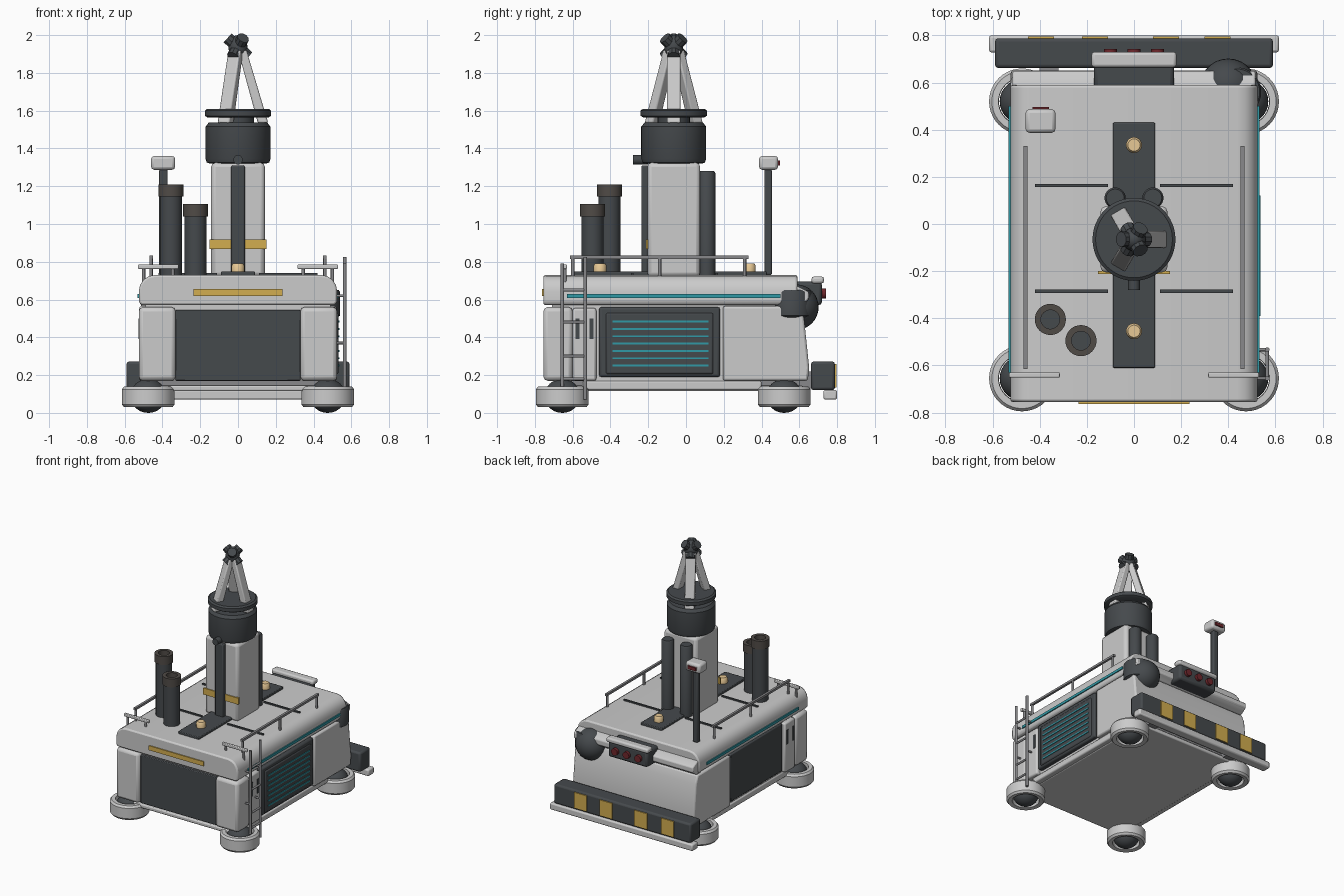
import bpy, bmesh, math
from mathutils import Vector

if "Cube" in bpy.data.objects:
    bpy.data.objects.remove(bpy.data.objects["Cube"])

def mat(name, r, g, b):
    m = bpy.data.materials.new(name)
    m.diffuse_color = (r, g, b, 1)
    m.use_nodes = True
    m.node_tree.nodes["Principled BSDF"].inputs["Base Color"].default_value = m.diffuse_color
    return m

DARK = mat("dark", 0.06, 0.067, 0.073)
TEAL = mat("teal", 0.03, 0.32, 0.38)
YEL = mat("yellow", 0.65, 0.42, 0.08)
AMB = mat("amber", 0.8, 0.58, 0.3)
RED = mat("red", 0.16, 0.02, 0.025)
BROWN = mat("brown", 0.08, 0.07, 0.062)
STEEL = mat("steel", 0.25, 0.25, 0.26)

def finish(bm, name, m=None, bevel=0, seg=2):
    bmesh.ops.recalc_face_normals(bm, faces=bm.faces)
    me = bpy.data.meshes.new(name)
    bm.to_mesh(me)
    bm.free()
    ob = bpy.data.objects.new(name, me)
    bpy.context.collection.objects.link(ob)
    if m:
        me.materials.append(m)
    if bevel:
        b = ob.modifiers.new("bevel", 'BEVEL')
        b.width, b.segments, b.limit_method = bevel, seg, 'ANGLE'
    bpy.ops.object.select_all(action='DESELECT')
    ob.select_set(True)
    bpy.context.view_layer.objects.active = ob
    bpy.ops.object.shade_smooth_by_angle(angle=math.radians(35))
    return ob

def box(name, x, y, z, m=None, bevel=0):
    bm = bmesh.new()
    bmesh.ops.create_cube(bm, size=1)
    for v in bm.verts:
        v.co = [(r[0] + r[1]) / 2 + c * (r[1] - r[0]) for r, c in zip((x, y, z), v.co)]
    return finish(bm, name, m, bevel)

def prism(name, pts, a, b, place, m=None, bevel=0):
    bm = bmesh.new()
    f = bm.faces.new([bm.verts.new(place(p, q, a)) for p, q in pts])
    r = bmesh.ops.extrude_face_region(bm, geom=[f])
    d = Vector(place(0, 0, b)) - Vector(place(0, 0, a))
    for v in r["geom"]:
        if isinstance(v, bmesh.types.BMVert):
            v.co += d
    return finish(bm, name, m, bevel)

def lathe(name, pts, x, y, m=None, n=40, closed=False):
    bm = bmesh.new()
    rings = [[bm.verts.new((x + r * math.cos(2 * math.pi * i / n), y + r * math.sin(2 * math.pi * i / n), z))
              for i in range(n)] for r, z in pts]
    pairs = list(zip(rings, rings[1:])) + ([(rings[-1], rings[0])] if closed else [])
    for a, b in pairs:
        for i in range(n):
            bm.faces.new((a[i], a[(i + 1) % n], b[(i + 1) % n], b[i]))
    if not closed:
        bm.faces.new(rings[0])
        bm.faces.new(rings[-1])
    return finish(bm, name, m)

def rod(name, p, q, r, m=None, n=12):
    p, q = Vector(p), Vector(q)
    ob = lathe(name, [(r, 0), (r, (q - p).length)], 0, 0, m, n)
    ob.location = p
    ob.rotation_euler = (q - p).to_track_quat('Z', 'Y').to_euler()
    return ob

def ball(name, c, s, m=None):
    bm = bmesh.new()
    bmesh.ops.create_uvsphere(bm, u_segments=28, v_segments=16, radius=1)
    for v in bm.verts:
        v.co = [c[i] + v.co[i] * s[i] for i in range(3)]
    return finish(bm, name, m)

# Wheel pods
for sx in (-1, 1):
    for y in (-0.655, 0.52):
        lathe("wheel_ring", [(.098, .035), (.128, .03), (.14, .045), (.14, .125), (.128, .14), (.1, .14)],
              sx * .475, y, None, 40, True)
        ball("wheel_ball", (sx * .475, y, .09), (.095, .095, .09), DARK)

# Chassis and core
box("floor_plate", (-.46, .46), (-.7, .62), (.115, .145), None, .008)
box("chassis_skirt", (-.43, .43), (-.67, .6), (.14, .18), STEEL)
box("body_core", (-.49, .49), (-.71, .56), (.17, .58))
box("front_panel", (-.33, .33), (-.73, -.7), (.17, .545), DARK, .005)
box("hood_gap", (-.48, .48), (-.71, .58), (.555, .58), DARK)

# Corner, side and rear body panels
for s in (-1, 1):
    box("front_corner_panel", sorted((s * .33, s * .525)), (-.755, -.6), (.17, .56), None, .022)
    box("side_front_panel", sorted((s * .4, s * .522)), (-.6, -.475), (.17, .555), None, .012)
    for y in (-.575, -.5):
        box("side_slot", sorted((s * .5, s * .527)), (y - .01, y + .01), (.39, .5), DARK)
    box("side_sill", sorted((s * .44, s * .5)), (-.55, .4), (.12, .17), None, .01)
yz = lambda p, q, a: (a, p, q)
prism("rear_body", [(.195, .17), (.645, .17), (.652, .24), (.625, .5), (.6, .565), (.195, .565)],
      -.523, .523, yz, None, .012)

# Side bays: louvred vent on the right, plain door on the left
box("vent_frame", (.47, .525), (-.46, .18), (.19, .56), DARK, .012)
box("vent_rim", (.5, .532), (-.425, .145), (.205, .53), DARK, .01)
for i in range(7):
    z = .25 + i * .039
    box("vent_louvre", (.525, .537), (-.39, .12), (z - .005, z + .005), TEAL)
box("left_door", (-.51, -.47), (-.46, .18), (.19, .56), DARK, .008)

# Hood
arc = [(.44 + .085 * math.sin(t * math.pi / 8), .645 + .085 * math.cos(t * math.pi / 8)) for t in range(5)]
prof = [(-.51, .57), (.51, .57), (.525, .585)] + arc[::-1] + [(-x, z) for x, z in arc] + [(-.525, .585)]
xz = lambda p, q, a: (p, a, q)
prism("hood", prof, -.755, .59, xz, None, .012)
prism("hood_rear", [(.55, .565), (.6, .565), (.65, .6), (.65, .64), (.59, .67), (.55, .67)], -.515, .515, yz, None, .008)
box("hood_front_stripe", (-.235, .235), (-.763, -.75), (.62, .655), YEL)
for s in (-1, 1):
    box("hood_side_stripe", sorted((s * .515, s * .533)), (-.63, .5), (.609, .629), TEAL)

# Deck fittings
box("deck_strip", (-.09, .09), (-.61, .43), (.725, .748), DARK, .005)
for s in (-1, 1):
    for y in (.163, -.285):
        box("deck_seam", sorted((s * .11, s * .42)), (y - .007, y + .007), (.725, .74), DARK)
for y in (.335, -.455):
    lathe("beacon", [(.034, .745), (.034, .78), (.026, .792)], 0, y, AMB, 24)

# Mast
box("mast", (-.142, .142), (-.205, .075), (.72, 1.325), None, .022)
box("mast_front_rail", (-.036, .036), (-.236, -.2), (.73, 1.31), DARK, .008)
for s in (-1, 1):
    box("mast_band", sorted((s * .036, s * .152)), (-.213, -.2), (.867, .917), YEL)
    lathe("mast_pipe", [(.045, .73), (.045, 1.27), (.038, 1.28)], s * .08, .11, DARK, 28)
rod("mast_lens", (0, -.28, 1.34), (0, -.2, 1.34), .025, DARK, 20)

# Turret and disc
CY = -.065
lathe("turret", [(.15, 1.32), (.165, 1.325), (.172, 1.345), (.172, 1.515), (.155, 1.537)], 0, CY, DARK, 48)
lathe("turret_neck", [(.085, 1.53), (.085, 1.57)], 0, CY, DARK, 32)
lathe("turret_disc", [(.163, 1.565), (.176, 1.573), (.176, 1.6), (.163, 1.61)], 0, CY, DARK, 48)

# Tripod head
for k in range(3):
    a = k * 2 * math.pi / 3
    def place(p, q, w, a=a):
        return (p * math.cos(a) - w * math.sin(a), CY + p * math.sin(a) + w * math.cos(a), q)
    prism("tripod_leg", [(.105, 1.535), (.16, 1.535), (.045, 1.92), (.0, 1.92)], -.036, .036, place, None, .008)
    p = Vector((math.cos(a) * .055, math.sin(a) * .055, -.05))
    c = Vector((0, CY, 1.935))
    rod("head_stub", c + p, c - p, .033, DARK, 10)
ball("head_hub", (0, CY, 1.935), (.05, .05, .065), DARK)

# Exhaust stacks
for x, y, h in ((-.355, -.405, 1.21), (-.225, -.495, 1.105)):
    lathe("exhaust_stack", [(.058, .72), (.058, h - .05)], x, y, DARK, 32)
    lathe("exhaust_cap", [(.04, h - .065), (.066, h - .065), (.066, h), (.04, h)], x, y, BROWN, 32, True)

# Sensor pole
box("sensor_pole", (-.417, -.373), (.415, .455), (.73, 1.29), DARK, .008)
box("sensor_head", (-.46, -.333), (.387, .487), (1.287, 1.36), None, .016)
box("sensor_light", (-.43, -.36), (.48, .497), (1.31, 1.335), RED)

# Deck rails and front handles
for s in (-1, 1):
    x = s * .46
    box("rail_bar", (x - .009, x + .009), (-.615, .33), (.815, .832), STEEL)
    for y in (-.6, -.14, .31):
        rod("rail_post", (x, y, .71), (x, y, .82), .009, STEEL)
    box("front_handle", sorted((s * .315, s * .53)), (-.652, -.63), (.762, .785), None, .005)
    for hx in (.345, .5):
        rod("handle_post", (s * hx, -.641, .67), (s * hx, -.641, .77), .009, STEEL)

# Ladder on the right
rod("ladder_side", (.565, -.655, .14), (.565, -.655, .79), .01, STEEL)
rod("ladder_side", (.565, -.533, .07), (.565, -.533, .825), .01, STEEL)
for z in (.18, .3, .48, .65):
    rod("ladder_rung", (.565, -.655, z), (.565, -.533, z), .008, STEEL)
for z in (.37, .62):
    for y in (-.655, -.533):
        rod("ladder_bracket", (.5, y, z), (.565, y, z), .007, STEEL)

# Corner pod at the rear right
ball("pod_dome", (.4, .585, .56), (.12, .117, .12), DARK)
lathe("pod_drum", [(.09, .505), (.105, .515), (.105, .64), (.098, .65)], .435, .56, DARK, 36)

# Rear lamp box
box("lamp_box", (-.17, .17), (.57, .72), (.57, .695), DARK, .018)
box("lamp_cover", (-.18, .18), (.665, .73), (.685, .722), None, .012)
for x in (-.1, 0, .1):
    rod("rear_lamp", (x, .7, .632), (x, .742, .632), .027, RED, 20)

# Rear bumper
box("bumper", (-.59, .59), (.662, .788), (.12, .272), DARK, .014)
box("bumper_bar", (-.615, .615), (.728, .8), (.07, .122), None, .01)
for x in (-.395, -.165, .135, .355):
    box("bumper_stripe", (x - .055, x + .055), (.775, .796), (.135, .258), YEL)
for s in (-1, 1):
    box("bumper_mount", sorted((s * .32, s * .4)), (.55, .68), (.13, .22), STEEL)
